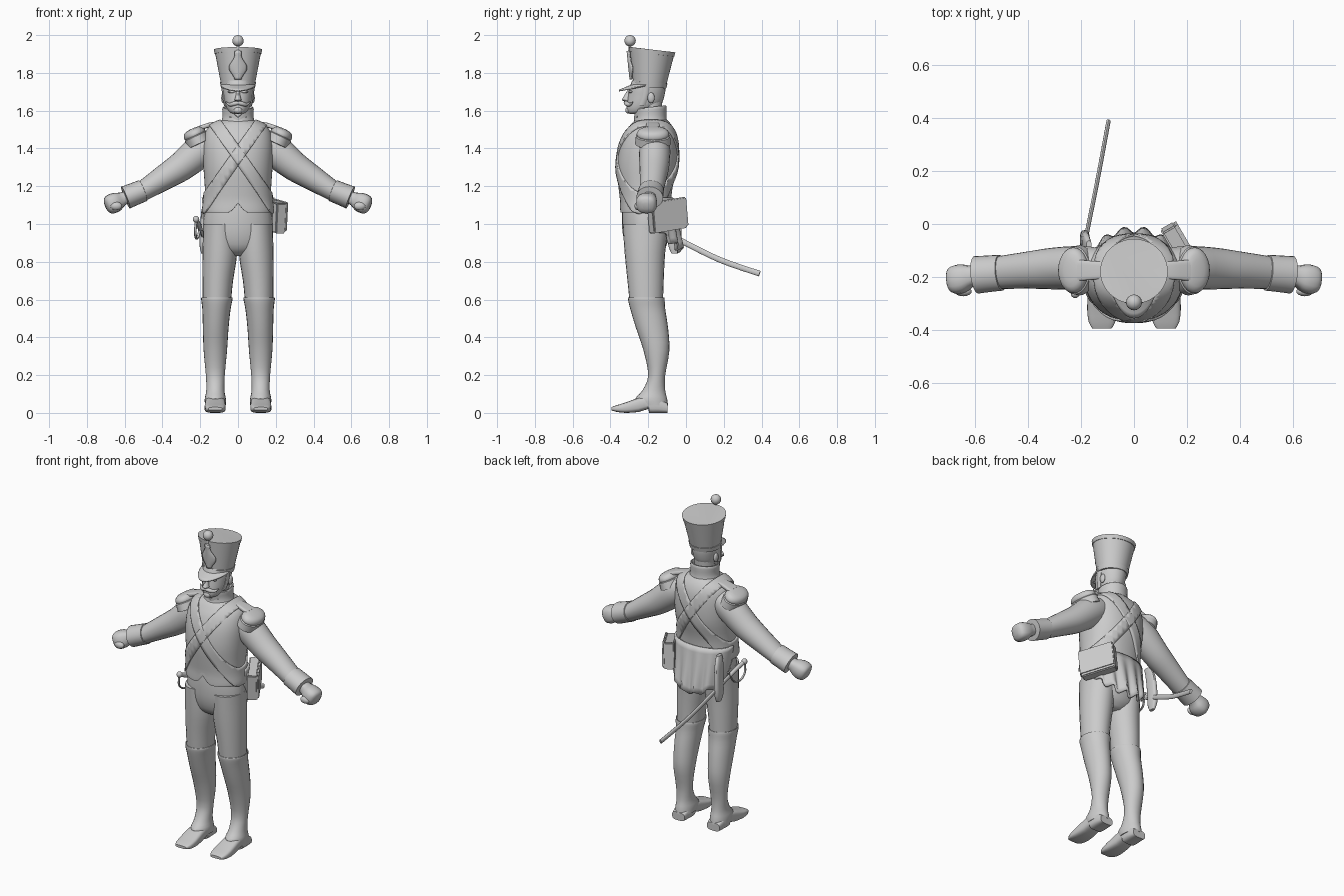
import bpy, bmesh, math
from mathutils import Vector as V

if "Cube" in bpy.data.objects:
    bpy.data.objects.remove(bpy.data.objects["Cube"])

def finish(name, bm, mirror=False, thick=0, offset=0, angle=40):
    bmesh.ops.recalc_face_normals(bm, faces=bm.faces[:])
    me = bpy.data.meshes.new(name)
    bm.to_mesh(me)
    bm.free()
    me.polygons.foreach_set("use_smooth", [True] * len(me.polygons))
    me.set_sharp_from_angle(angle=math.radians(angle))
    ob = bpy.data.objects.new(name, me)
    bpy.context.collection.objects.link(ob)
    if thick:
        m = ob.modifiers.new("thickness", 'SOLIDIFY')
        m.thickness, m.offset = thick, offset
    if mirror:
        ob.modifiers.new("mirror", 'MIRROR').use_clip = False
    return ob

def H(z, rx, yf, yb, cx=0, tilt=0):
    """Horizontal ring from half width, front y and back y."""
    return V((cx, (yf + yb) / 2, z)), V((rx, 0, 0)), V((0, (yb - yf) / 2, tilt))

def R(x, y, z, a, b, d):
    """Ring across direction d: a along the y side, b along the other."""
    d = V(d).normalized()
    u = (V((0, 1, 0)) - d * d.y).normalized()
    return V((x, y, z)), u * a, d.cross(u) * b

def spline(a, b, c, d, t):
    return 0.5 * (2 * b + (c - a) * t + (2 * a - 5 * b + 4 * c - d) * t * t + (3 * b - a - 3 * c + d) * t ** 3)

def loft(name, rings, n=24, p=2.0, steps=3, tweak=None, **kw):
    """Skin rings, smoothed lengthways; p above 2 squares the section."""
    full = []
    for i in range(len(rings) - 1):
        q = [rings[max(0, min(len(rings) - 1, i + k))] for k in (-1, 0, 1, 2)]
        full += [[spline(*[r[j] for r in q], s / steps) for j in range(3)] for s in range(steps)]
    full.append(rings[-1])
    bm, loops = bmesh.new(), []
    for c, u, v in full:
        loop = []
        for k in range(n):
            t = 2 * math.pi * k / n
            cs, sn = math.cos(t), math.sin(t)
            co = c + u * math.copysign(abs(cs) ** (2 / p), cs) + v * math.copysign(abs(sn) ** (2 / p), sn)
            loop.append(bm.verts.new(tweak(co) if tweak else co))
        loops.append(loop)
    for a, b in zip(loops, loops[1:]):
        for k in range(n):
            bm.faces.new((a[k], a[(k + 1) % n], b[(k + 1) % n], b[k]))
    bm.faces.new(loops[0])
    bm.faces.new(loops[-1])
    return finish(name, bm, **kw)

def grid(name, f, nu, nv, thick, **kw):
    """Sheet from f(u, v) with u, v in 0..1."""
    bm = bmesh.new()
    vs = [[bm.verts.new(f(i / nu, j / nv)) for j in range(nv + 1)] for i in range(nu + 1)]
    for i in range(nu):
        for j in range(nv):
            bm.faces.new((vs[i][j], vs[i + 1][j], vs[i + 1][j + 1], vs[i][j + 1]))
    return finish(name, bm, thick=thick, **kw)

def ball(name, loc, size, **kw):
    bm = bmesh.new()
    bmesh.ops.create_uvsphere(bm, u_segments=16, v_segments=10, radius=1)
    for v in bm.verts:
        v.co = V(loc) + V([a * b for a, b in zip(v.co, size)])
    return finish(name, bm, **kw)

# legs, hips, gaiters and shoes
loft("trouser_leg", [H(1.0, .088, -.335, -.09, .095), H(.85, .092, -.325, -.11, .096),
     H(.7, .081, -.31, -.118, .107), H(.58, .074, -.298, -.122, .112)], mirror=True)
loft("hips", [H(.83, .06, -.26, -.15), H(.87, .15, -.31, -.11), H(.95, .183, -.335, -.09),
     H(1.05, .18, -.34, -.085), H(1.12, .165, -.335, -.09)])
loft("gaiter", [H(.6, .07, -.29, -.125, .112), H(.612, .08, -.304, -.116, .112), H(.6, .083, -.307, -.113, .112),
     H(.55, .075, -.295, -.11, .114), H(.45, .068, -.265, -.095, .118), H(.33, .062, -.225, -.088, .12),
     H(.2, .05, -.2, -.11, .12), H(.12, .048, -.23, -.11, .12), H(.075, .056, -.268, -.1, .12),
     H(.04, .055, -.25, -.095, .12)], mirror=True)

def shoe_ring(y, w, z0, z1):
    return V((.121, y, (z0 + z1) / 2)), V((w, 0, 0)), V((0, 0, (z1 - z0) / 2))
loft("shoe", [shoe_ring(*r) for r in [(-.097, .043, 0, .05), (-.15, .05, 0, .08), (-.195, .05, 0, .09),
     (-.2, .05, .02, .09), (-.25, .053, .005, .08), (-.32, .056, 0, .055), (-.37, .05, .006, .04),
     (-.395, .036, .014, .03)]], p=3.5, steps=2, mirror=True)

# jacket body with notched front hem
def hem(co):
    if co.y < -.28 and co.z < 1.1:
        co.z += .05 * max(0, 1 - abs(co.x) / .04)
    return co
jacket = loft("jacket", [H(1.09, .16, -.325, -.1), H(1.06, .178, -.347, -.085), H(1.075, .183, -.35, -.08),
     H(1.13, .177, -.35, -.078), H(1.2, .176, -.358, -.07), H(1.3, .183, -.367, -.046), H(1.4, .186, -.355, -.044),
     H(1.47, .178, -.33, -.053), H(1.51, .158, -.305, -.068), H(1.535, .12, -.285, -.085),
     H(1.55, .08, -.265, -.1)], n=48, p=2.2, tweak=hem)

# crossed belts: slices of the jacket skin, lifted slightly
for side, name in ((1, "belt_left_shoulder"), (-1, "belt_right_shoulder")):
    bm = bmesh.new()
    bm.from_mesh(jacket.data)
    bm.normal_update()
    for v, nrm in [(v, v.normal.copy()) for v in bm.verts]:
        v.co += nrm * .008
    mid, nrm = V((0, 0, 1.365)), V((.415 * side, 0, .295)).normalized()
    for s in (1, -1):
        bmesh.ops.bisect_plane(bm, geom=bm.verts[:] + bm.edges[:] + bm.faces[:],
                               plane_co=mid + nrm * s * .033, plane_no=nrm * s, clear_outer=True)
    finish(name, bm, thick=.012, offset=-1)

# pleated coat tails
def tail(u, v):
    t = math.pi * u
    s = math.sin(t)
    fold = .013 * v * math.cos(14 * t) * s
    low = 1.03 - .17 * s ** .7 + .012 * math.cos(14 * t)
    return V(((.185 - .012 * v) * math.cos(t), -.2 + (.125 + .048 * v) * s ** .8 + fold, 1.14 + (low - 1.14) * v))
grid("coat_tails", tail, 56, 8, .014)

# collar, dipped at the front
def dip(co):
    if co.y < -.2 and co.z > 1.57:
        co.z -= .045 * max(0, 1 - abs(co.x) / .05)
    return co
loft("collar", [H(1.52, .105, -.285, -.09), H(1.545, .088, -.275, -.1), H(1.575, .082, -.272, -.104),
     H(1.615, .083, -.275, -.103, tilt=.008), H(1.612, .07, -.262, -.115, tilt=.008), H(1.56, .06, -.25, -.125)],
     n=32, tweak=dip)

# sleeves, cuffs, hands
D, E = (.82, -.04, -.57), (.9, -.1, -.36)
loft("sleeve", [R(.11, -.165, 1.44, .07, .07, D), R(.19, -.165, 1.395, .082, .088, D), R(.3, -.168, 1.305, .079, .078, D),
     R(.4, -.174, 1.24, .07, .066, D), R(.51, -.184, 1.172, .062, .053, E)], mirror=True)
loft("cuff", [R(.5, -.184, 1.178, .055, .048, E), R(.503, -.184, 1.177, .068, .059, E), R(.55, -.188, 1.158, .069, .06, E),
     R(.595, -.192, 1.14, .071, .062, E), R(.597, -.192, 1.139, .05, .042, E)], steps=1, mirror=True)
loft("hand", [R(.57, -.192, 1.15, .034, .03, E), R(.61, -.196, 1.133, .038, .036, E), R(.64, -.205, 1.118, .052, .05, E),
     R(.67, -.21, 1.106, .055, .052, E), R(.692, -.212, 1.098, .044, .043, E), R(.702, -.213, 1.094, .018, .018, E)],
     n=16, p=2.6, mirror=True)
ball("thumb", (.645, -.255, 1.095), (.032, .018, .022), mirror=True)

# epaulettes: strap, fringe and pad
A = V((.42, 0, .9))
def pad(h, r):
    return V((.222, -.175, 1.46)) + A * h, V((.9, 0, -.42)) * .062 * r, V((0, .088 * r, 0))
loft("epaulette_fringe", [pad(-.04, .95), pad(-.038, 1.08), pad(.005, 1.03), pad(.012, .9)], steps=1, mirror=True)
loft("epaulette_pad", [pad(.0, .85), pad(.012, .98), pad(.03, .93), pad(.045, .7), pad(.05, .2)], steps=2, mirror=True)
loft("epaulette_strap", [R(.09, -.175, 1.535, .03, .01, (1, 0, -.2)), R(.15, -.175, 1.525, .035, .012, (1, 0, -.3)),
     R(.21, -.175, 1.505, .04, .012, (1, 0, -.4))], p=4, mirror=True)

# head and face
loft("neck", [H(1.5, .06, -.25, -.12), H(1.57, .058, -.25, -.13), H(1.65, .06, -.25, -.125)])
loft("head", [H(1.583, .02, -.298, -.23), H(1.59, .042, -.309, -.2), H(1.61, .058, -.315, -.16), H(1.64, .07, -.313, -.128),
     H(1.68, .077, -.307, -.114), H(1.72, .082, -.3, -.108), H(1.76, .08, -.285, -.11)])
loft("nose", [H(1.648, .009, -.322, -.29), H(1.656, .018, -.34, -.29), H(1.668, .015, -.334, -.29),
     H(1.69, .01, -.321, -.285), H(1.712, .012, -.308, -.28)], n=12)
loft("moustache", [R(-.002, -.318, 1.642, .012, .011, (1, 0, 0)), R(.025, -.312, 1.636, .013, .012, (1, .3, 0)),
     R(.045, -.298, 1.632, .01, .009, (1, .6, 0)), R(.064, -.282, 1.645, .003, .003, (1, .6, .5))], n=10, mirror=True)
ball("chin_beard", (0, -.308, 1.602), (.022, .013, .017))
ball("brow", (.032, -.293, 1.7), (.024, .012, .007), mirror=True)
ball("ear", (.078, -.185, 1.668), (.011, .019, .028), mirror=True)
loft("sideburn", [H(1.625, .008, -.25, -.215, .066), H(1.67, .009, -.235, -.2, .074), H(1.73, .009, -.23, -.19, .079)],
     n=10, mirror=True)

# tall cap: crown, bands, peak, plate and pompom
def cap(z, grow=0):
    k = (z - 1.725) / .195
    return H(z, .087 + .037 * k + grow, -.278 - .02 * k - grow, -.108 + .048 * k + grow, tilt=-.004 - .01 * k)
loft("cap_crown", [cap(1.725), cap(1.92)], n=40, steps=1)
loft("cap_lower_band", [cap(1.722), cap(1.722, .004), cap(1.75, .004), cap(1.75)], n=40, steps=1)
loft("cap_top_band", [cap(1.9), cap(1.9, .003), cap(1.923, .003), cap(1.923, -.004)], n=40, steps=1)

def peak(u, v):
    t = math.pi * (1.06 + .88 * u)
    s = -math.sin(t)
    return V((math.cos(t) * (.088 + .004 * v), -.193 - .086 * s - .076 * v * s ** 1.5, 1.738 - .032 * v * s))
grid("cap_peak", peak, 20, 4, .008)

def plate(u, v):
    z = 1.755 + .15 * v
    c, rx, ry = cap(z, .006)
    w = .016 + .038 * math.sin(math.pi * min(1, v * 1.15)) ** 2 * (1 - .45 * v)
    x = w * (2 * u - 1)
    return V((x, c.y - ry.y * math.sqrt(1 - (x / rx.x) ** 2) - .008 * math.sin(math.pi * u), z + .01))
grid("cap_plate", plate, 8, 12, .008)
ball("cap_cockade", (0, -.302, 1.9), (.018, .01, .022))
loft("pompom_stem", [H(1.9, .007, -.304, -.29), H(1.95, .007, -.304, -.29)], n=10, steps=1)
ball("pompom", (0, -.296, 1.97), (.03, .03, .03))

# cartridge box on the hip, turned outwards, with a lid
def hip_box(name, thick, out, long, z0, z1):
    o, w = V((.86, .5, 0)), V((-.5, .86, 0))
    c = V((.178, -.1, 0)) + o * out
    lean = w * .1
    bm = bmesh.new()
    bmesh.ops.create_cube(bm, size=1)
    for v in bm.verts:
        z = z0 + (z1 - z0) * (v.co.z + .5)
        v.co = c + o * thick * v.co.x + w * long * v.co.y + lean * (1.04 - z) + V((0, 0, z + .03 * v.co.y))
    bmesh.ops.bevel(bm, geom=bm.edges[:], offset=.006, segments=2, affect='EDGES')
    finish(name, bm)
hip_box("cartridge_box", .06, 0, .205, .965, 1.125)
hip_box("cartridge_box_lid", .012, .033, .212, .975, 1.13)

# hanging frog, scabbard and sabre hilt
F = (0, 0, -1)
loft("sabre_frog", [R(-.17, -.085, 1.12, .022, .01, F), R(-.18, -.07, 1.07, .034, .014, F), R(-.185, -.06, .97, .036, .017, F),
     R(-.187, -.06, .89, .034, .017, F), R(-.185, -.06, .845, .018, .01, F)], p=3, n=16)
def rod(name, pts, a, b, n=12):
    P = [V(p) for p in pts]
    rings = []
    for i, p in enumerate(P):
        d = (P[min(i + 1, len(P) - 1)] - P[max(i - 1, 0)]).normalized()
        u = V((1, 0, 0)) - d * d.x
        u.normalize()
        rings.append((p, u * a, d.cross(u) * b))
    return loft(name, rings, n=n, steps=4)
rod("scabbard", [(-.2, -.15, .975), (-.175, -.02, .908), (-.135, .18, .81), (-.096, .39, .737)], .008, .015)
rod("sabre_grip", [(-.22, -.25, 1.02), (-.21, -.2, 1.0), (-.2, -.145, .973)], .012, .014)
ball("sabre_pommel", (-.222, -.262, 1.025), (.017, .018, .018))
rod("sabre_guard", [(-.222, -.265, 1.015), (-.226, -.262, .96), (-.222, -.225, .925), (-.212, -.175, .93),
    (-.203, -.15, .97), (-.198, -.135, 1.0)], .007, .005, 8)
